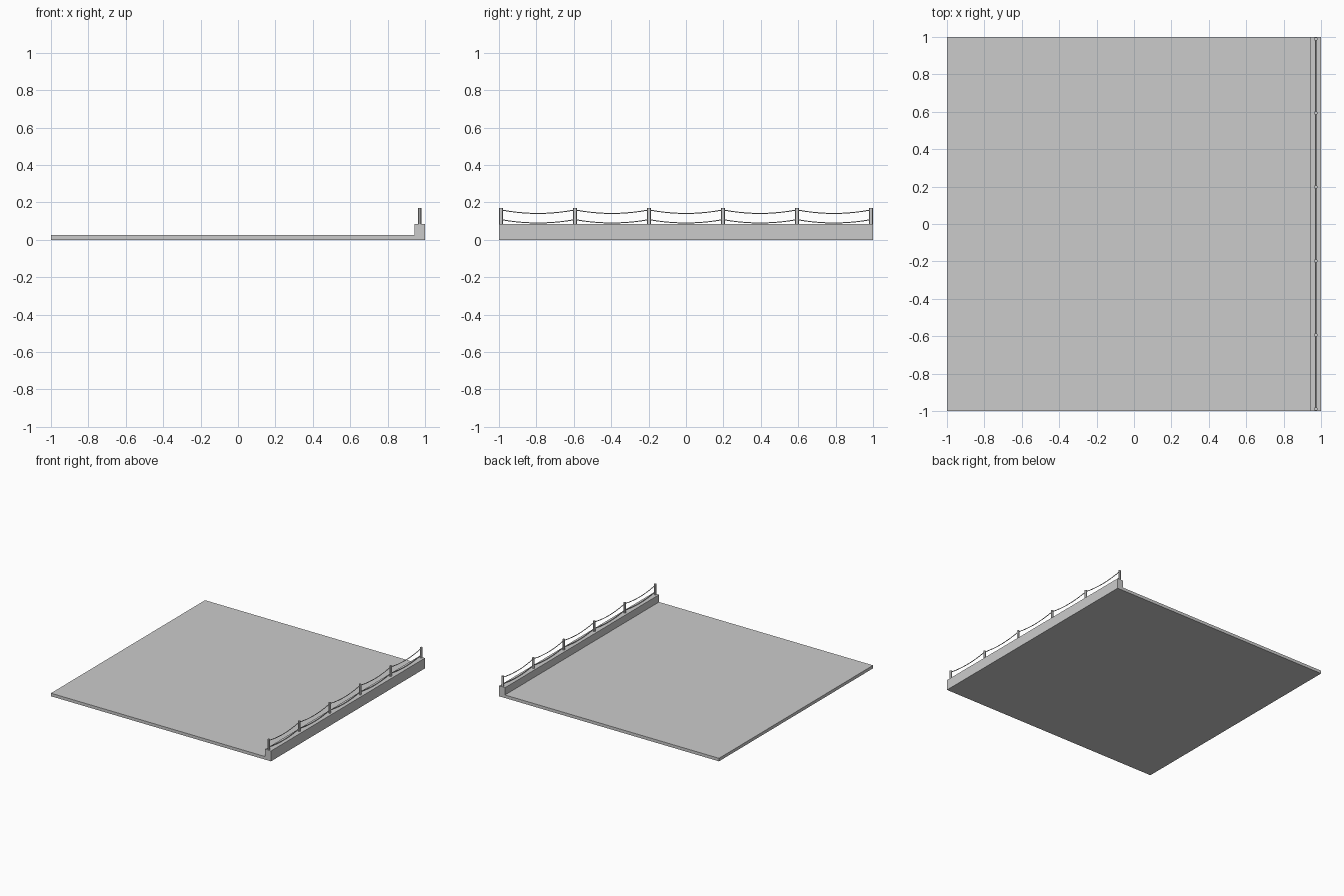
import bpy

if "Cube" in bpy.data.objects:
    bpy.data.objects.remove(bpy.data.objects["Cube"])

def box(name, x0, x1, y0, y1, z0, z1):
    bpy.ops.mesh.primitive_cube_add(size=1, location=((x0+x1)/2, (y0+y1)/2, (z0+z1)/2))
    ob = bpy.context.object
    ob.name = name
    ob.scale = (x1-x0, y1-y0, z1-z0)
    bpy.ops.object.transform_apply(location=False, rotation=False, scale=True)
    return ob

def rope(name, z_post, sag, radius=0.003, steps=10):
    # one curve sagging parabolically between neighbouring posts
    cu = bpy.data.curves.new(name, 'CURVE')
    cu.dimensions = '3D'
    cu.bevel_depth = radius
    cu.bevel_resolution = 1
    cu.use_fill_caps = True
    pts = []
    for a, b in zip(post_y, post_y[1:]):
        for i in range(steps):
            t = i / steps
            pts.append((RAIL_X, a + (b-a)*t, z_post - sag*4*t*(1-t), 1))
    pts.append((RAIL_X, post_y[-1], z_post, 1))
    sp = cu.splines.new('POLY')
    sp.points.add(len(pts) - 1)
    for p, co in zip(sp.points, pts):
        p.co = co
    bpy.context.collection.objects.link(bpy.data.objects.new(name, cu))

RAIL_X = 0.972
COUNT = 6
post_y = [-0.989 + 1.978*i/(COUNT-1) for i in range(COUNT)]

# Ground slab and raised kerb along the right edge
box("floor_slab", -1, 0.945, -1, 1, 0, 0.025)
box("kerb", 0.945, 1, -1, 1, 0, 0.085)

# Round railing posts
for i, y in enumerate(post_y):
    bpy.ops.mesh.primitive_cylinder_add(vertices=12, radius=0.0095, depth=0.09,
                                        location=(RAIL_X, y, 0.125))
    bpy.context.object.name = f"post_{i+1}"
    bpy.ops.object.shade_smooth_by_angle()

# Sagging ropes
rope("upper_rope", 0.16, 0.019)
rope("lower_rope", 0.108, 0.018)
